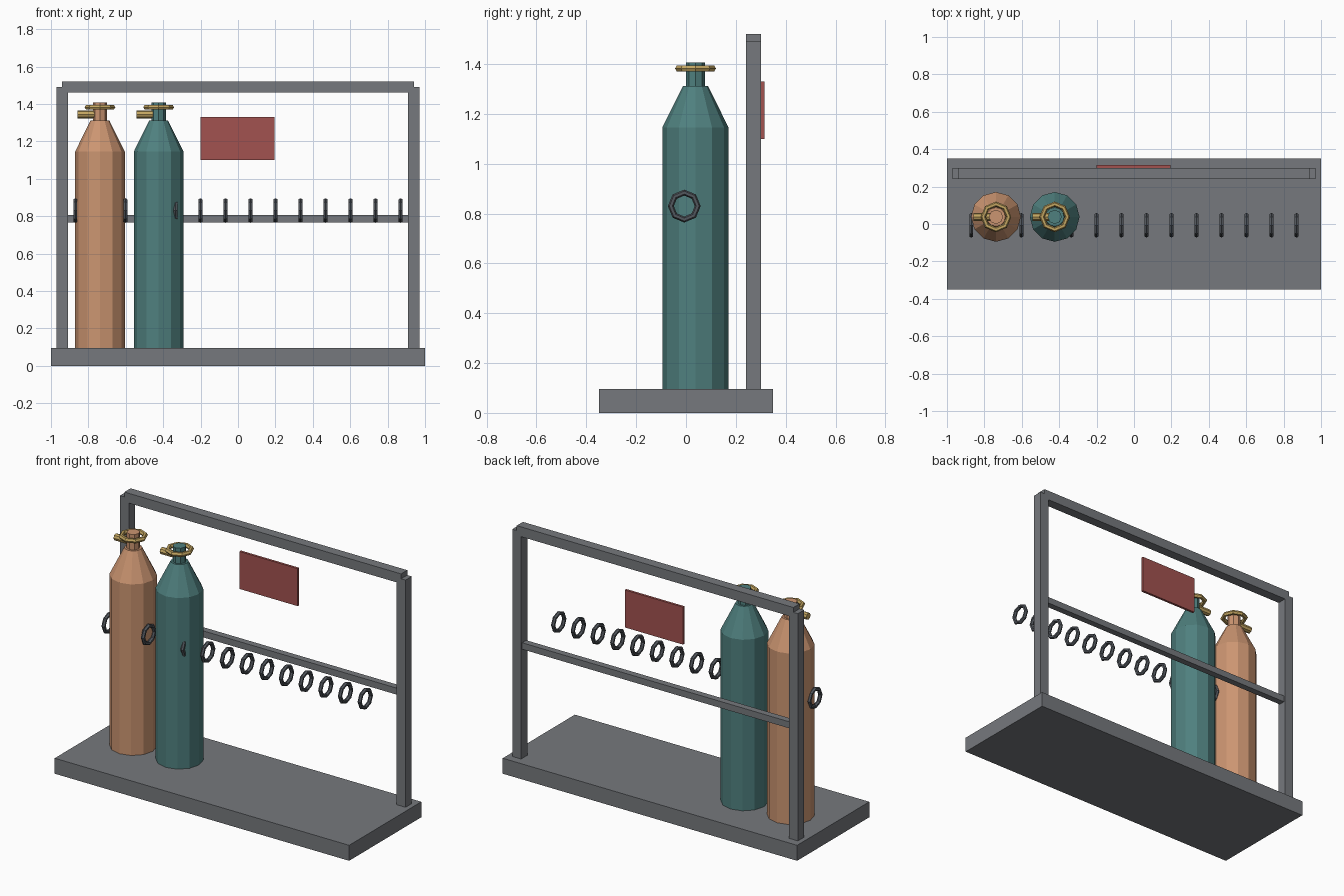
import bpy, bmesh
from math import radians, cos, sin, tau
from mathutils import Matrix

if "Cube" in bpy.data.objects:
    bpy.data.objects.remove(bpy.data.objects["Cube"], do_unlink=True)


def material(name, rgb):
    m = bpy.data.materials.new(name)
    m.use_nodes = True
    m.diffuse_color = (*rgb, 1)
    m.node_tree.nodes["Principled BSDF"].inputs["Base Color"].default_value = (*rgb, 1)
    return m


STEEL = material("grey steel", (0.18, 0.19, 0.205))
DARK = material("dark chain grey", (0.085, 0.095, 0.11))
ORANGE = material("tan orange", (0.60, 0.30, 0.165))
TEAL = material("teal", (0.078, 0.215, 0.21))
BRASS = material("brass", (0.55, 0.38, 0.12))
RED = material("sign red", (0.36, 0.085, 0.08))


def finish(name, bm, mat):
    bmesh.ops.recalc_face_normals(bm, faces=bm.faces)
    mesh = bpy.data.meshes.new(name)
    bm.to_mesh(mesh)
    bm.free()
    mesh.materials.append(mat)
    ob = bpy.data.objects.new(name, mesh)
    bpy.context.collection.objects.link(ob)
    return ob


def box(name, lo, hi, mat):
    bm = bmesh.new()
    size = [b - a for a, b in zip(lo, hi)]
    mid = [(a + b) / 2 for a, b in zip(lo, hi)]
    bmesh.ops.create_cube(bm, size=1, matrix=Matrix.Translation(mid) @ Matrix.Diagonal((*size, 1)))
    return finish(name, bm, mat)


def lathe(name, profile, sides, matrix, mat):
    """Capped solid of revolution about local z from (radius, height) pairs."""
    bm = bmesh.new()
    rings = [[bm.verts.new((r * cos(tau * i / sides), r * sin(tau * i / sides), z))
              for i in range(sides)] for r, z in profile]
    for a, b in zip(rings, rings[1:]):
        for i in range(sides):
            j = (i + 1) % sides
            bm.faces.new((a[i], a[j], b[j], b[i]))
    bm.faces.new(rings[0])
    bm.faces.new(rings[-1])
    bm.transform(matrix)
    return finish(name, bm, mat)


def torus(name, major, minor, matrix, mat, n=8, m=6):
    bm = bmesh.new()
    grid = [[bm.verts.new(((major + minor * cos(tau * j / m)) * cos(tau * i / n),
                           (major + minor * cos(tau * j / m)) * sin(tau * i / n),
                           minor * sin(tau * j / m))) for j in range(m)] for i in range(n)]
    for i in range(n):
        for j in range(m):
            k, l = (i + 1) % n, (j + 1) % m
            bm.faces.new((grid[i][j], grid[k][j], grid[k][l], grid[i][l]))
    bm.transform(matrix)
    return finish(name, bm, mat)


# Base and rack frame
box("base_plate", (-1, -0.35, 0), (1, 0.35, 0.095), STEEL)
for side, x in (("right", -0.94), ("left", 0.94)):
    box(side + "_post", (x - 0.03, 0.24, 0.095), (x + 0.03, 0.30, 1.49), STEEL)
box("top_rail", (-0.94, 0.24, 1.46), (0.94, 0.30, 1.52), STEEL)
box("middle_rail", (-0.94, 0.25, 0.765), (0.94, 0.29, 0.805), STEEL)
box("sign_board", (-0.2, 0.30, 1.10), (0.195, 0.315, 1.33), RED)

# Gas cylinders with neck, handwheel and side outlet
for label, x, mat in (("orange", -0.738, ORANGE), ("teal", -0.424, TEAL)):
    spot = Matrix.Translation((x, 0.038, 0))
    lathe(label + "_tank", [(0.133, 0.095), (0.133, 1.145), (0.05, 1.312)], 12, spot, mat)
    lathe(label + "_neck", [(0.038, 1.30), (0.038, 1.407)], 8, spot, mat)
    torus(label + "_handwheel", 0.068, 0.014, spot @ Matrix.Translation((0, 0, 1.382)), BRASS)
    outlet = spot @ Matrix.Translation((-0.12, 0, 1.344)) @ Matrix.Rotation(radians(90), 4, "Y")
    lathe(label + "_outlet", [(0.021, 0), (0.021, 0.12)], 8, outlet, BRASS)

# Row of chain links across the rack
for i in range(14):
    place = Matrix.Translation((-0.87 + i * 0.1338, -0.007, 0.83)) @ Matrix.Rotation(radians(90), 4, "Y")
    torus(f"chain_link_{i + 1}", 0.054, 0.012, place, DARK)
